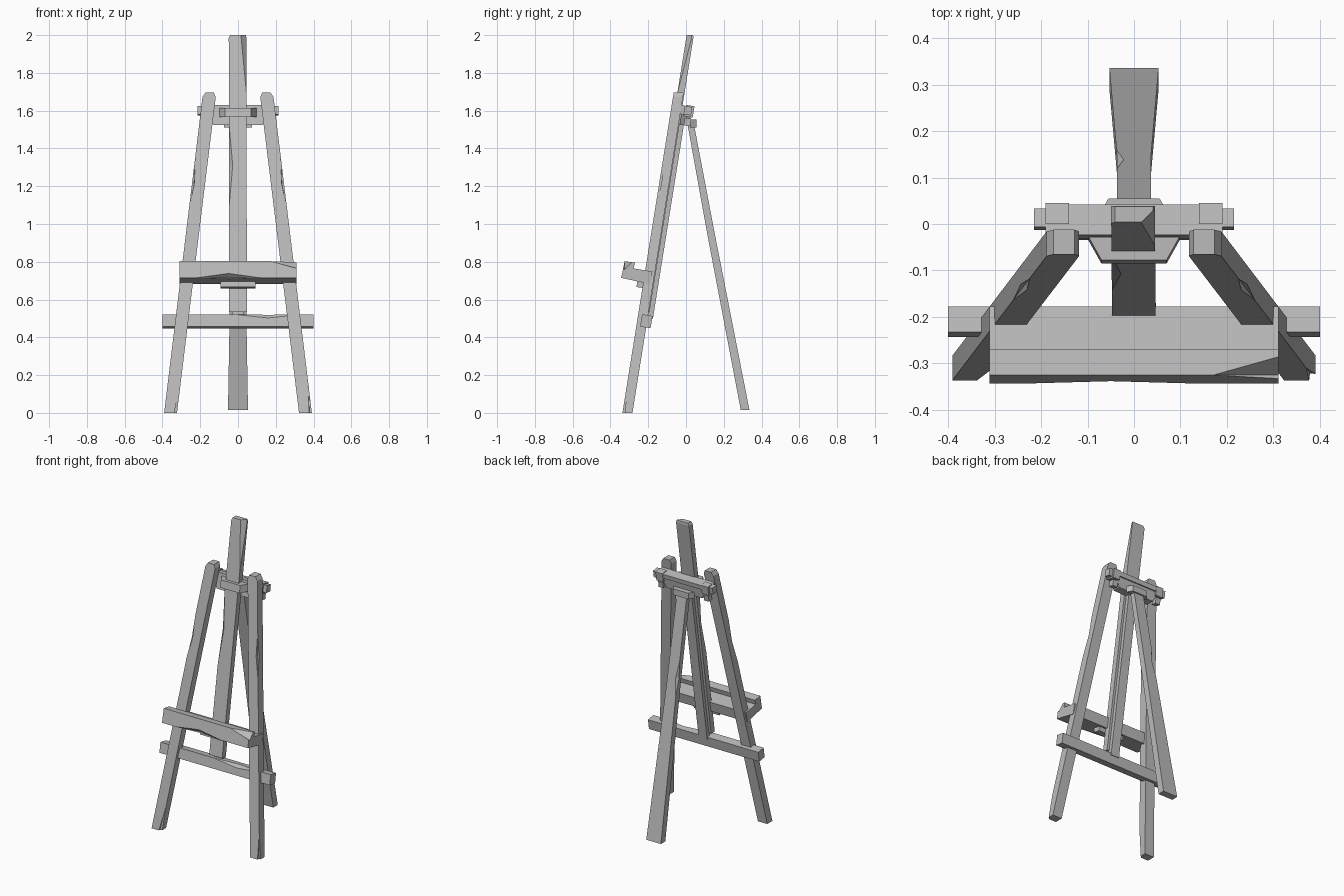
import bpy, bmesh, math
from mathutils import Vector, Matrix

cube = bpy.data.objects.get("Cube")
if cube:
    bpy.data.objects.remove(cube, do_unlink=True)

wood = bpy.data.materials.new("grey_wood")
wood.use_nodes = True
GREY = (0.5, 0.5, 0.5, 1)
wood.diffuse_color = GREY
wood.node_tree.nodes["Principled BSDF"].inputs["Base Color"].default_value = GREY

LEAN = 0.16                      # forward slope of the front frame
TILT = -math.atan(LEAN)


def finish(name, bm):
    bmesh.ops.recalc_face_normals(bm, faces=bm.faces)
    mesh = bpy.data.meshes.new(name)
    bm.to_mesh(mesh)
    bm.free()
    obj = bpy.data.objects.new(name, mesh)
    mesh.materials.append(wood)
    bpy.context.scene.collection.objects.link(obj)
    return obj


def loft(name, rings):
    """Skin closed rings of equal point count and cap both ends."""
    bm = bmesh.new()
    loops = [[bm.verts.new(p) for p in ring] for ring in rings]
    n = len(loops[0])
    for a, b in zip(loops, loops[1:]):
        for i in range(n):
            j = (i + 1) % n
            bm.faces.new((a[i], a[j], b[j], b[i]))
    bm.faces.new(loops[0])
    bm.faces.new(loops[-1])
    return finish(name, bm)


def post(name, sections):
    """Upright bar from (z, x, y, width, depth) sections."""
    return loft(name, [[(x + sx * w / 2, y + sy * d / 2, z)
                        for sx, sy in ((-1, -1), (1, -1), (1, 1), (-1, 1))]
                       for z, x, y, w, d in sections])


def block(name, centre, size, tilt=TILT):
    bm = bmesh.new()
    bmesh.ops.create_cube(bm, size=1)
    m = Matrix.Translation(centre) @ Matrix.Rotation(tilt, 4, 'X') @ Matrix.Diagonal((*size, 1))
    bmesh.ops.transform(bm, matrix=m, verts=bm.verts)
    return finish(name, bm)


def chip(obj, centre, along, length, radius):
    """Carve a long shallow nick out of an edge."""
    bm = bmesh.new()
    for depth in (length / 2, -length / 2):
        bmesh.ops.create_cone(bm, segments=4, radius1=radius, radius2=0, depth=abs(depth),
                              matrix=Matrix.Translation((0, 0, depth / 2))
                              @ Matrix.Rotation(0 if depth > 0 else math.pi, 4, 'X'))
    bmesh.ops.remove_doubles(bm, verts=bm.verts, dist=0.0005)
    turn = Vector(along).to_track_quat('Z', 'Y').to_matrix().to_4x4()
    bmesh.ops.transform(bm, matrix=Matrix.Translation(centre) @ turn, verts=bm.verts)
    cutter = finish("chip_cutter", bm)
    cutter.hide_render = True
    mod = obj.modifiers.new("chip", 'BOOLEAN')
    mod.operation, mod.solver, mod.object = 'DIFFERENCE', 'EXACT', cutter
    with bpy.context.temp_override(object=obj, active_object=obj):
        bpy.ops.object.modifier_apply(modifier=mod.name)
    bpy.data.objects.remove(cutter, do_unlink=True)


# Splayed front legs with clipped tops
for side, s in (("left", 1), ("right", -1)):
    def lx(z):
        return s * (0.357 - 0.122 * z)

    def ly(z):
        return -0.31 + LEAN * z
    leg = post(side + "_front_leg", [(z, lx(z), ly(z), w, 0.053)
               for z, w in ((0, 0.068), (1.672, 0.07), (1.695, 0.045))])
    direction = (-0.122 * s, LEAN, 1)
    chip(leg, (lx(1.22) + s * 0.035, ly(1.22) - 0.027, 1.22), direction, 0.3, 0.018)
    chip(leg, (lx(0) + 0.034, ly(0) - 0.027, 0), direction, 0.34, 0.02)
    # Clamp bolts behind the leg tops
    block(side + "_bolt", (s * 0.165, 0.018, 1.597), (0.05, 0.045, 0.06))
    block(side + "_lower_bolt", (s * 0.165, 0.008, 1.54), (0.035, 0.035, 0.04))
    block(side + "_bar_end", (s * 0.2, 0.01, 1.6), (0.03, 0.04, 0.045))

# Central mast and the thin batten behind it
mast = post("centre_mast", [(0.535, 0, -0.212, 0.094, 0.038),
                            (1.985, -0.002, 0.02, 0.094, 0.038),
                            (2.0, 0, 0.021, 0.082, 0.034)])
chip(mast, (0.045, 0.003, 2.0), (0, LEAN, 1), 0.64, 0.03)
chip(mast, (-0.048, -0.109, 1.31), (0, LEAN, 1), 0.5, 0.022)
post("mast_batten", [(0.5, 0, -0.19, 0.062, 0.03), (1.55, 0, -0.022, 0.062, 0.03)])

# Hinged rear leg, flaring toward the floor
rear = post("rear_leg", [(0.015, 0, 0.313, 0.106, 0.046), (0.95, 0, 0.132, 0.074, 0.04),
                         (1.545, 0, 0.022, 0.072, 0.034)])
chip(rear, (-0.037, 0.139, 1.02), (0, -0.19, 1), 0.22, 0.015)

# Top crossbar: wide upper bar over a clipped lower board
block("crossbar", (0, 0.0, 1.6), (0.38, 0.055, 0.05))
lower = [(-0.16, 1.585), (-0.13, 1.525), (0.13, 1.525), (0.16, 1.585)]
loft("crossbar_board", [[(x, y + LEAN * (z - 1.55), z) for x, z in lower]
                        for y in (-0.03, 0.022)])
block("crossbar_ridge", (0, 0.027, 1.607), (0.28, 0.025, 0.03))
# Bracket gripping the mast
grip = [(-0.098, -0.03), (-0.07, -0.08), (0.07, -0.08), (0.098, -0.03)]
loft("mast_bracket", [[(x, y + LEAN * (z - 1.6), z) for x, y in grip]
                      for z in (1.567, 1.615)])
# Hinge plate for the rear leg
hinge = [(-0.075, 0.02), (0.075, 0.02), (0.055, 0.055), (-0.055, 0.055)]
loft("rear_hinge", [[(x, y, z) for x, y in hinge] for z in (1.512, 1.552)])

# Canvas tray with raised front lip
tray_profile = [(-0.343, 0.715), (-0.325, 0.803), (-0.27, 0.795), (-0.278, 0.765),
                (-0.178, 0.748), (-0.192, 0.682)]
tray = loft("canvas_tray", [[(x, y, z) for y, z in tray_profile] for x in (-0.311, 0.311)])
chip(tray, (0.311, -0.325, 0.803), (1, 0, 0), 0.28, 0.045)
chip(tray, (-0.05, -0.343, 0.715), (1, 0, 0), 0.34, 0.028)
block("tray_clamp", (0, -0.235, 0.68), (0.185, 0.05, 0.035))

# Lower stretcher
rail = block("lower_stretcher", (0, -0.21, 0.485), (0.8, 0.056, 0.066))
chip(rail, (0.16, -0.233, 0.522), (1, 0, 0), 0.36, 0.022)
